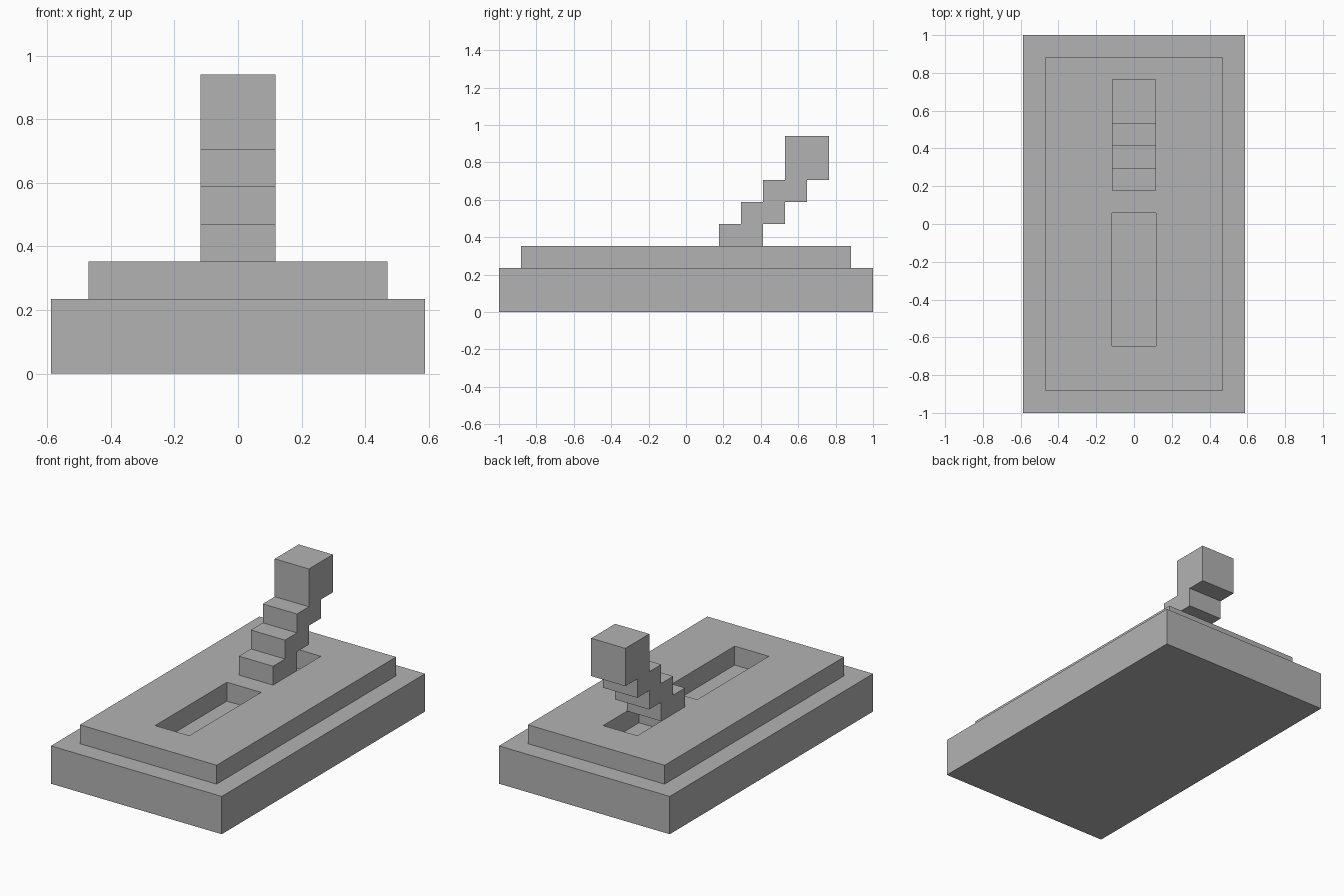
import bpy
import bmesh

U = 2 / 17  # the whole model sits on a regular block grid

old = bpy.data.objects.get("Cube")
if old:
    bpy.data.objects.remove(old, do_unlink=True)

grey = bpy.data.materials.new("plain grey")
grey.use_nodes = True
colour = (0.45, 0.45, 0.45, 1)
grey.diffuse_color = colour
grey.node_tree.nodes["Principled BSDF"].inputs["Base Color"].default_value = colour


def finish(name, bm):
    """Turn grid-unit geometry into a scaled, coloured object."""
    bmesh.ops.scale(bm, vec=(U, U, U), verts=bm.verts)
    bmesh.ops.recalc_face_normals(bm, faces=bm.faces)
    mesh = bpy.data.meshes.new(name)
    bm.to_mesh(mesh)
    bm.free()
    mesh.materials.append(grey)
    obj = bpy.data.objects.new(name, mesh)
    bpy.context.collection.objects.link(obj)


def rectangle(bm, half_x, half_y, z):
    corners = [(-1, -1), (1, -1), (1, 1), (-1, 1)]
    return [bm.verts.new((sx * half_x, sy * half_y, z)) for sx, sy in corners]


def bridge(bm, a, b):
    """Join two rectangular loops with quads."""
    for i in range(4):
        j = (i + 1) % 4
        bm.faces.new((a[i], a[j], b[j], b[i]))


# Lower slab
bm = bmesh.new()
bottom, top = rectangle(bm, 5, 8.5, 0), rectangle(bm, 5, 8.5, 2)
bm.faces.new(bottom)
bm.faces.new(top)
bridge(bm, bottom, top)
finish("base_slab", bm)

# Upper plate with a long slot through it
bm = bmesh.new()
loops = [rectangle(bm, 4, 7.5, 2), rectangle(bm, 4, 7.5, 3),
         rectangle(bm, 1, 5.5, 3), rectangle(bm, 1, 5.5, 2)]
for i in range(4):
    bridge(bm, loops[i], loops[(i + 1) % 4])
finish("slotted_plate", bm)

# Stepped lever: a staircase side profile, extruded across the slot
STEPS = 4
front, back = [], []
for k in range(STEPS + 1):
    y, z = 0.5 + k, 2 + k
    height = 2 if k == STEPS else 1
    front += [(y, z), (y, z + height)]
    back += [(y + 2, z), (y + 2, z + height)]
bm = bmesh.new()
side = bm.faces.new([bm.verts.new((-1, y, z)) for y, z in front + back[::-1]])
moved = bmesh.ops.extrude_face_region(bm, geom=[side])["geom"]
bmesh.ops.translate(bm, vec=(2, 0, 0),
                    verts=[v for v in moved if isinstance(v, bmesh.types.BMVert)])
finish("stepped_lever", bm)
